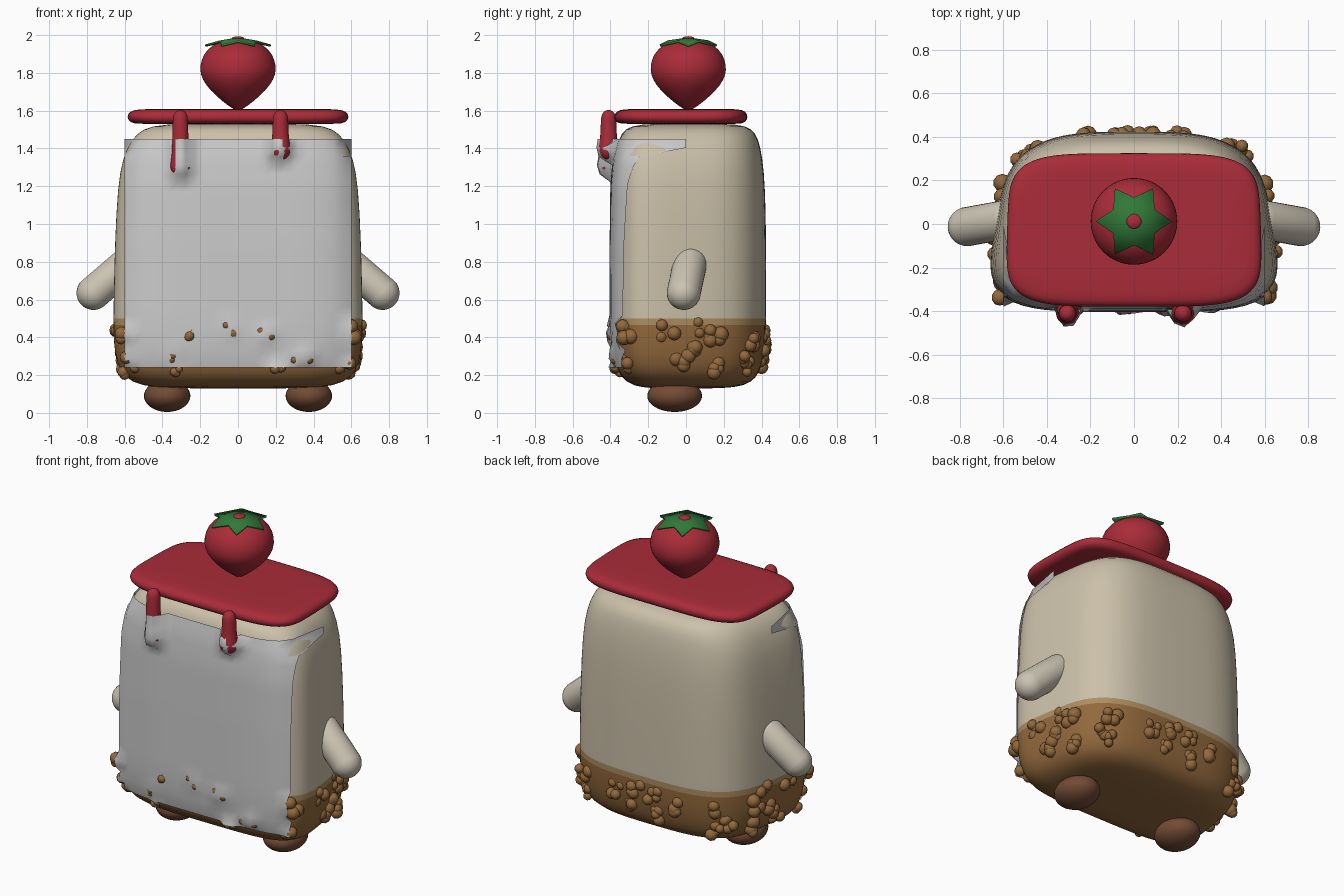
import bpy, bmesh, math, random
from mathutils import Vector, Matrix
from mathutils.bvhtree import BVHTree

if "Cube" in bpy.data.objects:
    bpy.data.objects.remove(bpy.data.objects["Cube"])

random.seed(4)


def material(name, rgb):
    m = bpy.data.materials.new(name)
    m.diffuse_color = (*rgb, 1)
    m.use_nodes = True
    m.node_tree.nodes["Principled BSDF"].inputs["Base Color"].default_value = m.diffuse_color
    return m


CREAM = material("cream", (0.60, 0.53, 0.40))
TAN = material("tan", (0.42, 0.27, 0.12))
CRUST = material("crust", (0.29, 0.14, 0.045))
BROWN = material("brown", (0.17, 0.07, 0.035))
ARM = material("arm_cream", (0.60, 0.55, 0.45))
RED = material("red", (0.40, 0.025, 0.04))
GREEN = material("green", (0.03, 0.19, 0.04))


def finish(name, bm, mats=(), subsurf=0):
    bmesh.ops.recalc_face_normals(bm, faces=bm.faces)
    me = bpy.data.meshes.new(name)
    bm.to_mesh(me)
    bm.free()
    for m in mats:
        me.materials.append(m)
    for p in me.polygons:
        p.use_smooth = True
    ob = bpy.data.objects.new(name, me)
    bpy.context.collection.objects.link(ob)
    if subsurf:
        mod = ob.modifiers.new("smooth", "SUBSURF")
        mod.levels = mod.render_levels = subsurf
    return ob


def loft(rows, n=2.0, taper=0.0, seg=48, cx=0.0, n_back=None):
    """Stack superellipse rings (z, half width, front y, back y)."""
    bm = bmesh.new()
    rings = []
    for z, w, yf, yb in rows:
        ring = []
        for i in range(seg):
            a = 2 * math.pi * (i + 0.5) / seg
            c, s = math.cos(a), math.sin(a)
            e = 2 / (n_back if n_back and s > 0 else n)
            y = (yf + yb) / 2 + (yb - yf) / 2 * math.copysign(abs(s) ** e, s)
            x = w * math.copysign(abs(c) ** e, c) * (1 - taper * y)
            ring.append(bm.verts.new((cx + x, y, z)))
        rings.append(ring)
    for r0, r1 in zip(rings, rings[1:]):
        for i in range(seg):
            j = (i + 1) % seg
            bm.faces.new((r0[i], r0[j], r1[j], r1[i]))
    for ring, row in ((rings[0], rows[0]), (rings[-1], rows[-1])):
        mid = bm.verts.new((cx, (row[2] + row[3]) / 2, row[0]))
        for i in range(seg):
            bm.faces.new((ring[i], ring[(i + 1) % seg], mid))
    return bm


def round_rows(profile, y):
    return [(z, r, y - r, y + r) for r, z in profile]


# Body: rounded block with a baked crust band at the bottom
body_rows = [
    (0.13, 0.36, -0.19, 0.20), (0.142, 0.50, -0.28, 0.31), (0.185, 0.585, -0.345, 0.375),
    (0.26, 0.622, -0.375, 0.405), (0.36, 0.636, -0.388, 0.42), (0.43, 0.638, -0.392, 0.423),
    (0.465, 0.638, -0.393, 0.424), (0.50, 0.638, -0.394, 0.425), (0.535, 0.638, -0.394, 0.425),
    (0.6, 0.637, -0.394, 0.425), (0.9, 0.631, -0.394, 0.425), (1.2, 0.617, -0.39, 0.42),
    (1.35, 0.592, -0.378, 0.405), (1.45, 0.548, -0.358, 0.385), (1.505, 0.49, -0.325, 0.35),
    (1.53, 0.40, -0.25, 0.28)]
bm = loft(body_rows, 4.2, 0.26, n_back=3.4)
for f in bm.faces:
    z = f.calc_center_median().z
    f.material_index = 2 if z < 0.465 else 1 if z < 0.50 else 0
body = finish("body", bm, (CREAM, TAN, CRUST), 1)
bm = bmesh.new()
bm.from_mesh(body.data)
body_tree = BVHTree.FromBMesh(bm)
bm.free()

# Crumbs: small lumpy clusters half sunk into the crust
crumb_bm = bmesh.new()


def crumbs(origin, direction, count, size, sink=0.35):
    d = Vector(direction)
    hit = body_tree.ray_cast(Vector(origin), d)[0]
    if hit is None:
        return
    for _ in range(count):
        r = size * random.uniform(0.75, 1.15)
        side = Vector((random.uniform(-1, 1), random.uniform(-1, 1), random.uniform(-1, 1)))
        side -= d * side.dot(d) * 0.7
        p = hit + side * size * 1.1 + d * size * sink
        bmesh.ops.create_icosphere(crumb_bm, subdivisions=2, radius=r,
                                   matrix=Matrix.Translation(p))


for x, z in ((-0.24, 0.42), (-0.04, 0.44), (0.15, 0.42), (-0.34, 0.31),
             (-0.32, 0.23), (0.22, 0.25), (0.30, 0.27), (0.35, 0.31)):
    crumbs((x, -2, z), (0, 1, 0), 3, 0.026, 0.0)
for s in (-1, 1):
    for y, z in ((-0.3, 0.42), (-0.1, 0.44), (0.02, 0.33), (0.1, 0.45),
                 (0.15, 0.38), (0.14, 0.25), (-0.02, 0.27)):
        crumbs((2 * s, y, z), (-s, 0, 0), 4, 0.037)
    for x, z in ((0.6, 0.23), (0.57, 0.27)):
        crumbs((x * s, -2, z), (0, 1, 0), 3, 0.032)
    for x, z in ((0.06, 0.40), (0.10, 0.27), (0.20, 0.36), (0.44, 0.24), (0.46, 0.38), (0.5, 0.28)):
        crumbs((x * s, 2, z), (0, -1, 0), 4, 0.035, 0.15)
crumb_ob = finish("crumbs", crumb_bm, (CRUST,))

# Topping slab and its two drips
slab_rows = [(1.53, 0.42, -0.24, 0.20), (1.53, 0.53, -0.335, 0.28), (1.536, 0.57, -0.37, 0.315),
             (1.567, 0.588, -0.385, 0.33), (1.597, 0.572, -0.37, 0.317), (1.608, 0.53, -0.335, 0.28),
             (1.61, 0.40, -0.24, 0.20)]
finish("topping_slab", loft(slab_rows, 4.6, 0.05), (RED,), 1)
drips = []
for name, x, z0 in (("drip_left", -0.305, 1.25), ("drip_right", 0.225, 1.34)):
    prof = [(0.015, z0), (0.04, z0 + 0.012), (0.056, z0 + 0.045), (0.052, z0 + 0.08),
            (0.043, z0 + 0.13), (0.042, 1.55), (0.038, 1.58), (0.022, 1.598), (0.008, 1.603)]
    drips.append(finish(name, loft(round_rows(prof, -0.41), seg=20, cx=x), (RED,), 1))

# Face sheet: a plane draped over the front, snagging at its top corners
bm = bmesh.new()
for ob in [body, crumb_ob] + drips:
    bm.from_mesh(ob.data)
tree = BVHTree.FromBMesh(bm)
bm.free()
bm = bmesh.new()
N = 26
grid = []
for k in range(N + 1):
    line = []
    for i in range(N + 1):
        x, z = -0.6 + 1.2 * i / N, 0.24 + 1.21 * k / N
        hit = tree.ray_cast(Vector((x, -2, z)), Vector((0, 1, 0)))[0]
        line.append(bm.verts.new((x, hit.y - 0.011 if hit else 0, z)))
    grid.append(line)
for k in range(N):
    for i in range(N):
        bm.faces.new((grid[k][i], grid[k][i + 1], grid[k + 1][i + 1], grid[k + 1][i]))
finish("face_sheet", bm)

# Strawberry on top
berry = [(0.008, 1.60), (0.045, 1.62), (0.115, 1.676), (0.172, 1.735), (0.2, 1.79),
         (0.202, 1.84), (0.185, 1.90), (0.135, 1.95), (0.07, 1.975), (0.02, 1.98)]
finish("strawberry", loft(round_rows(berry, 0.012), seg=32), (RED,), 1)

# Leaf star and stem dot
bm = bmesh.new()
centre = bm.verts.new((0, 0.012, 1.988))
rim = []
for i in range(12):
    a = math.pi * i / 6
    r, z = (0.175, 1.95) if i % 2 == 0 else (0.11, 1.972)
    rim.append(bm.verts.new((r * math.cos(a), 0.012 + r * math.sin(a), z)))
for i in range(12):
    bm.faces.new((centre, rim[i], rim[(i + 1) % 12]))
leaf = finish("leaf_star", bm, (GREEN,))
leaf.modifiers.new("thickness", "SOLIDIFY").thickness = 0.012


def ellipsoid(name, loc, scale, mat):
    bm = bmesh.new()
    bmesh.ops.create_uvsphere(bm, u_segments=32, v_segments=18, radius=1,
                              matrix=Matrix.Translation(loc) @ Matrix.Diagonal((*scale, 1)))
    return finish(name, bm, (mat,))


ellipsoid("stem_dot", (0, 0.012, 1.98), (0.034, 0.034, 0.014), RED)

# Feet and arms
for side, s in (("left", -1), ("right", 1)):
    ellipsoid("foot_" + side, (0.375 * s, -0.06, 0.09), (0.123, 0.145, 0.085), BROWN)
    a, b = Vector((0.59 * s, 0.02, 0.785)), Vector((0.765 * s, -0.012, 0.635))
    bm = bmesh.new()
    bmesh.ops.create_uvsphere(bm, u_segments=28, v_segments=17, radius=0.09)
    length = (b - a).length
    for v in bm.verts:
        if v.co.z > 0:
            v.co.z += length
    turn = (b - a).to_track_quat("Z", "Y").to_matrix().to_4x4()
    bm.transform(Matrix.Translation(a) @ turn)
    finish("arm_" + side, bm, (ARM,))
